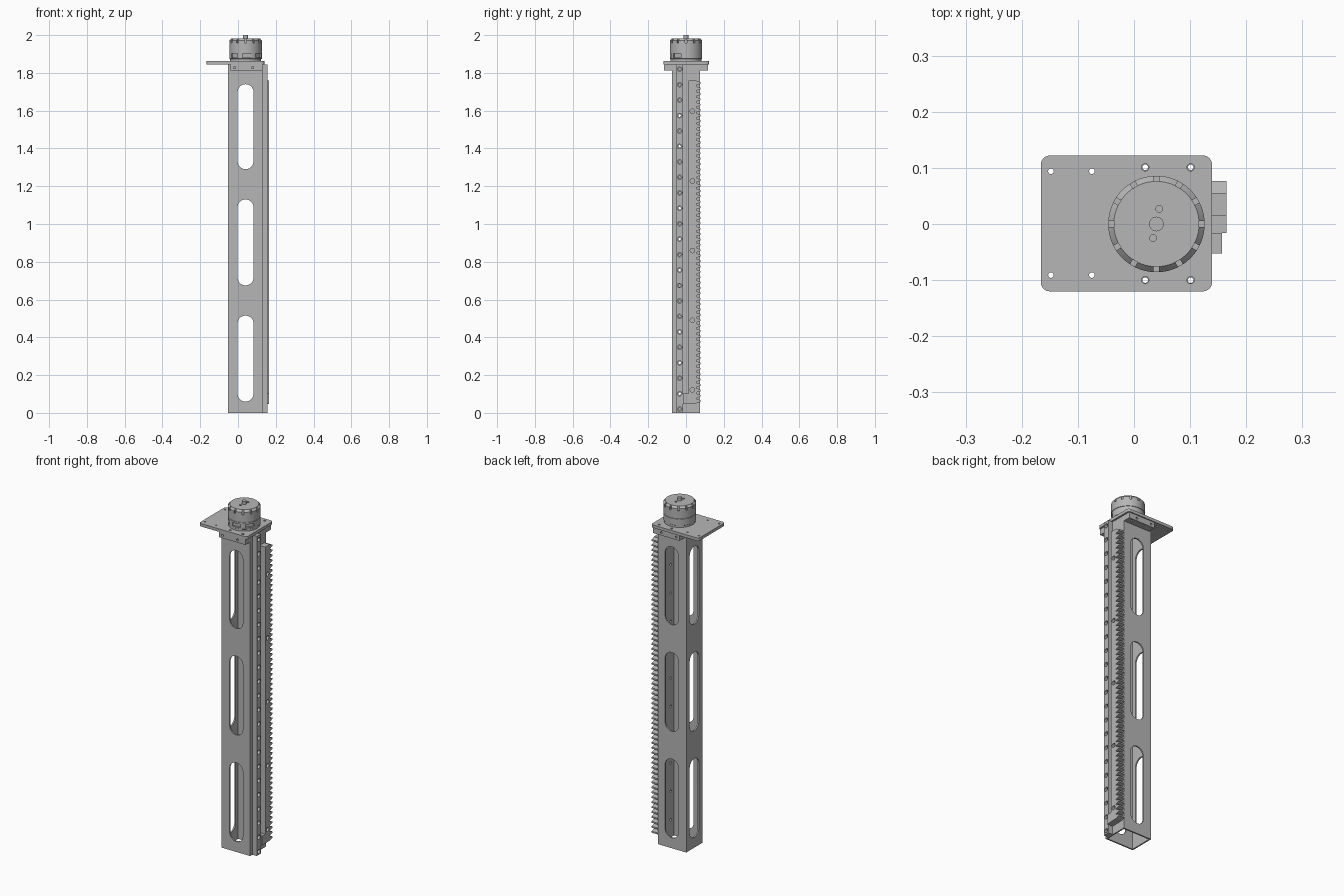
import bpy, bmesh
from math import pi, cos, sin, radians

cube = bpy.data.objects.get("Cube")
if cube:
    bpy.data.objects.remove(cube, do_unlink=True)

GREY = (0.47, 0.47, 0.47, 1)
grey = bpy.data.materials.new("plain_grey")
grey.use_nodes = True
grey.diffuse_color = GREY
grey.node_tree.nodes["Principled BSDF"].inputs["Base Color"].default_value = GREY


def prism(bm, axis, outline, lo, hi):
    """Extrude a closed 2D outline along one axis."""
    def place(u, v, a):
        return {"x": (a, u, v), "y": (u, a, v), "z": (u, v, a)}[axis]
    rings = [[bm.verts.new(place(u, v, a)) for u, v in outline] for a in (lo, hi)]
    n = len(outline)
    faces = [bm.faces.new(rings[0]), bm.faces.new(rings[1])]
    for i in range(n):
        j = (i + 1) % n
        faces.append(bm.faces.new((rings[0][i], rings[0][j], rings[1][j], rings[1][i])))
    bmesh.ops.recalc_face_normals(bm, faces=faces)


def rect(u0, u1, v0, v1):
    return [(u0, v0), (u1, v0), (u1, v1), (u0, v1)]


def circle(u, v, r, n=20):
    return [(u + r * cos(2 * pi * i / n), v + r * sin(2 * pi * i / n)) for i in range(n)]


def rounded(u0, u1, v0, v1, r, n=8):
    """Rectangle with round corners; also makes slots."""
    pts = []
    corners = [(u1 - r, v1 - r), (u0 + r, v1 - r), (u0 + r, v0 + r), (u1 - r, v0 + r)]
    for k, (cu, cv) in enumerate(corners):
        for i in range(n + 1):
            a = (k + i / n) * pi / 2
            pts.append((cu + r * cos(a), cv + r * sin(a)))
    return pts


def link(name, bm):
    """Turn a bmesh into a grey object."""
    me = bpy.data.meshes.new(name)
    bm.to_mesh(me)
    bm.free()
    me.materials.append(grey)
    ob = bpy.data.objects.new(name, me)
    bpy.context.collection.objects.link(ob)
    return ob


def make(name, *solids):
    bm = bmesh.new()
    for solid in solids:
        prism(bm, *solid)
    return link(name, bm)


def cut(ob, *solids):
    """Subtract solids and bake the result."""
    cutter = make("cutter", *solids)
    mod = ob.modifiers.new("cut", "BOOLEAN")
    mod.operation, mod.solver, mod.object = "DIFFERENCE", "EXACT", cutter
    dg = bpy.context.evaluated_depsgraph_get()
    me = bpy.data.meshes.new_from_object(ob.evaluated_get(dg))
    ob.modifiers.clear()
    ob.data = me
    bpy.data.objects.remove(cutter, do_unlink=True)


def smooth(ob):
    bpy.ops.object.select_all(action="DESELECT")
    ob.select_set(True)
    bpy.context.view_layer.objects.active = ob
    bpy.ops.object.shade_smooth_by_angle(angle=radians(30))


CX = 0.04                      # axis of tube and motor
X0, X1, HY = -0.053, 0.129, 0.073
TOP, WALL = 1.845, 0.008
RAIL_Y, RACK_Y = -0.034, 0.034

# Hollow tube with slots on front, back and right walls
tube = make("tube", ("z", rect(X0, X1, -HY, HY), 0, TOP))
cut(tube, ("z", rect(X0 + WALL, X1 - WALL, -HY + WALL, HY - WALL), -0.1, 2))
slots = [(0.06, 0.515), (0.675, 1.13), (1.29, 1.74)]
cut(tube, *[("y", rounded(CX - 0.042, CX + 0.042, a, b, 0.0415), -0.2, 0.2) for a, b in slots])
cut(tube, *[("x", rounded(-0.042, 0.042, a, b, 0.0415), -0.2, 0) for a, b in slots])

# Guide rail with a row of bolt holes
holes = [0.02 + 0.0818 * i for i in range(23)]
rail = make("guide_rail", ("z", rect(X1, 0.157, -0.053, -0.016), 0, TOP))
cut(rail, *[("x", circle(RAIL_Y, z, 0.012), X1 + 0.008, 0.2) for z in holes])
cut(rail, *[("x", circle(RAIL_Y, z, 0.007), 0, 0.2) for z in holes])
cut(tube, *[("x", circle(RAIL_Y, z, 0.007), X1 - 0.02, 0.2) for z in holes[1::2]])

# Toothed rack with a foot at its lower end
Z0, Z1, TEETH = 0.048, 1.76, 60
pitch = (Z1 - Z0) / TEETH
profile = [(-0.016, 0.103), (-0.016, Z0)]
for i in range(TEETH):
    z = Z0 + i * pitch
    profile += [(0.055, z + 0.1 * pitch), (0.077, z + 0.35 * pitch),
                (0.077, z + 0.65 * pitch), (0.055, z + 0.9 * pitch)]
profile += [(0.055, Z1), (0.014, Z1), (0.014, 0.103)]
rack = make("toothed_rack", ("x", profile, X1, 0.165))
rack_holes = [0.122 + 0.3687 * i for i in range(5)]
cut(rack, *[("x", circle(RACK_Y, z, 0.012), X1 + 0.012, 0.2) for z in rack_holes])

# Top plate and the two mounting blocks beneath it
bolts = [(x, y) for x in (0.02, 0.101) for y in (-0.1, 0.101)]
plate_holes = [(x, y) for x in (-0.148, -0.075) for y in (-0.091, 0.094)]
plate = make("top_plate", ("z", rounded(-0.166, 0.139, -0.12, 0.122, 0.016), TOP, 1.862))
cut(plate, *[("z", circle(x, y, 0.0065), 1.8, 1.9) for x, y in bolts],
    *[("z", circle(x, y, 0.005), 1.8, 1.9) for x, y in plate_holes])
for side, name in ((-1, "front_mount_block"), (1, "back_mount_block")):
    y0, y1 = sorted((side * HY, side * 0.116))
    block = make(name, ("z", rect(-0.04, X1, y0, y1), 1.812, TOP))
    cut(block, *[("z", circle(x, y, 0.005), 1.7, 1.9) for x, y in bolts])
    cut(block, *[("y", circle(x, 1.828, 0.006), *sorted((side * 0.1, side * 0.2)))
                 for x in (-0.018, 0.077)])

# Motor body turned from a profile
outline = [(0, 1.862), (0.083, 1.862), (0.083, 1.873), (0.086, 1.875), (0.086, 1.912),
           (0.084, 1.913), (0.084, 1.916), (0.086, 1.917), (0.086, 1.972),
           (0.076, 1.983), (0, 1.983)]
SEG = 72
bm = bmesh.new()
rings = []
for r, z in outline:
    if r == 0:
        rings.append([bm.verts.new((CX, 0, z))] * SEG)
    else:
        rings.append([bm.verts.new((x, y, z)) for x, y in circle(CX, 0, r, SEG)])
for low, high in zip(rings, rings[1:]):
    for i in range(SEG):
        j = (i + 1) % SEG
        bm.faces.new(list(dict.fromkeys((low[i], low[j], high[j], high[i]))))
bmesh.ops.recalc_face_normals(bm, faces=bm.faces)
motor = link("motor_body", bm)


def sector(angle, half, r0, r1):
    """Plan outline of a notch at an angle around the motor axis."""
    c, s = cos(angle), sin(angle)
    return [(CX + u * c - v * s, u * s + v * c) for u, v in rect(r0, r1, -half, half)]


# Vent notches in the rim, windows in the front, screw holes on the cap
cut(motor, *[("z", sector(i * pi / 6, 0.005, 0.076, 0.1), 1.958, 2) for i in range(12)])
cut(motor, *[("z", sector(radians(a), 0.024, 0.074, 0.1), 1.882, 1.902)
             for a in (-135, -85, -35)])
cut(motor, *[("z", circle(x, y, 0.006), 1.97, 2) for x, y in ((0.045, 0.027), (0.034, -0.025))])

# Motor shaft
shaft = make("motor_shaft", ("z", circle(CX, 0, 0.013, 32), 1.98, 2))

for ob in (tube, rail, plate, motor, shaft):
    smooth(ob)
